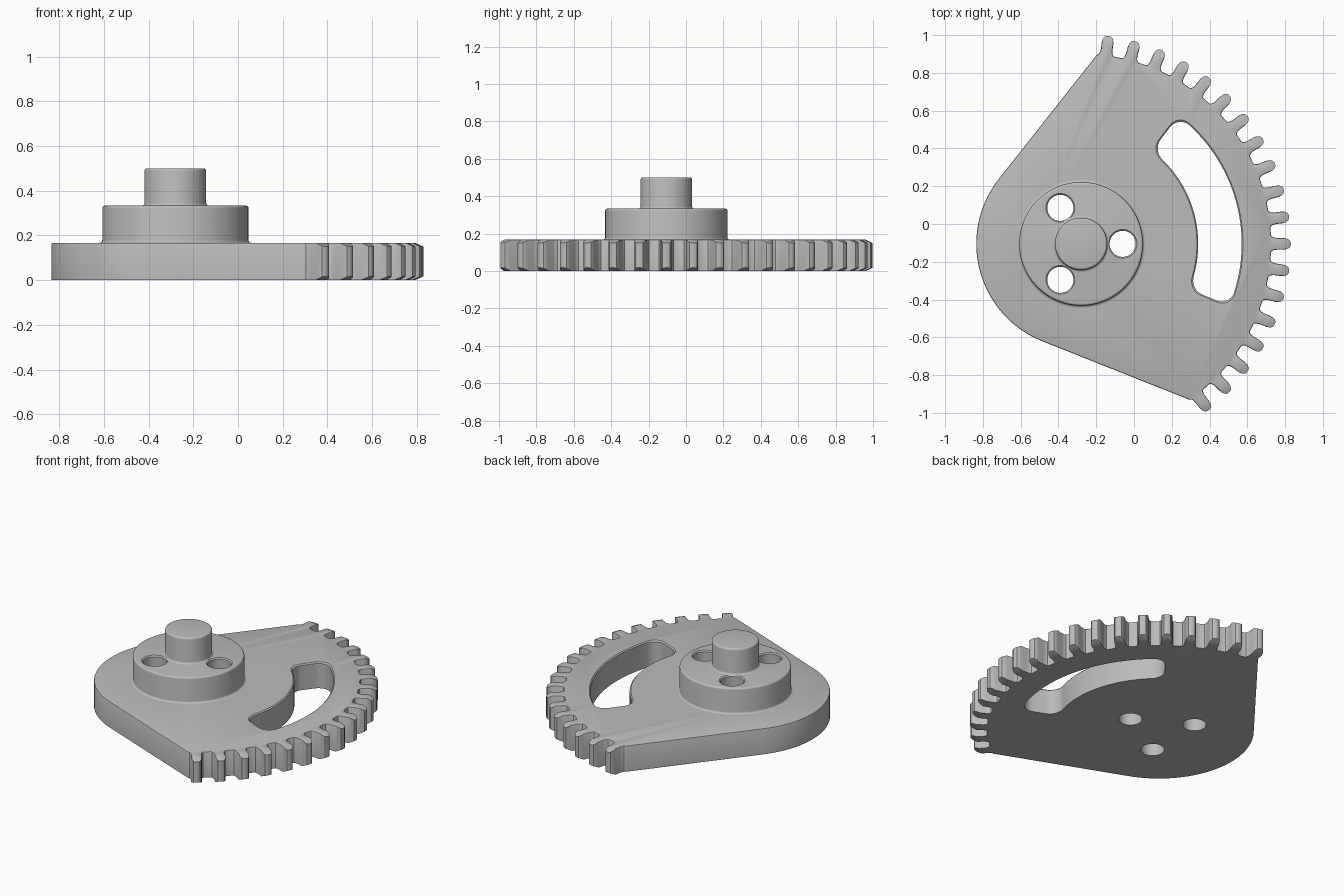
import bpy, bmesh, math
from math import sin, cos, radians, pi

CX, CY = -0.28, -0.105          # axis of hub, shaft and gear arc
PLATE, HUB, SHAFT = 0.167, 0.333, 0.5
BODY_R, ROOT_R, TIP_R = 0.555, 1.005, 1.11
PITCH, FIRST, LAST = 7.5, -7, 11  # tooth spacing in degrees and index range

if "Cube" in bpy.data.objects:
    bpy.data.objects.remove(bpy.data.objects["Cube"], do_unlink=True)

steel = bpy.data.materials.new("plain grey metal")
steel.use_nodes = True
GREY = (0.5, 0.5, 0.5, 1)
steel.diffuse_color = GREY
steel.node_tree.nodes["Principled BSDF"].inputs["Base Color"].default_value = GREY


def add_object(name, bm):
    bmesh.ops.recalc_face_normals(bm, faces=bm.faces)
    mesh = bpy.data.meshes.new(name)
    bm.to_mesh(mesh)
    bm.free()
    mesh.materials.append(steel)
    obj = bpy.data.objects.new(name, mesh)
    bpy.context.collection.objects.link(obj)
    return obj


def loft(name, sections):
    """Skin a stack of equal-length (points, z) outlines and cap both ends."""
    bm = bmesh.new()
    rings = [[bm.verts.new((x, y, z)) for x, y in pts] for pts, z in sections]
    n = len(rings[0])
    for a, b in zip(rings, rings[1:]):
        for i in range(n):
            j = (i + 1) % n
            bm.faces.new((a[i], a[j], b[j], b[i]))
    bm.faces.new(rings[0])
    bm.faces.new(rings[-1])
    return add_object(name, bm)


def circle(x, y, r, n):
    return [(x + r * cos(2 * pi * i / n), y + r * sin(2 * pi * i / n)) for i in range(n)]


def lathe(name, profile, x=CX, y=CY, n=96):
    return loft(name, [(circle(x, y, r, n), z) for r, z in profile])


def polar(r, a, side=0.0):
    """Point at radius r and angle a, shifted sideways along the tangent."""
    return (CX + r * cos(a) - side * sin(a), CY + r * sin(a) + side * cos(a))


def quarter(r, z, size, start, steps=4):
    """Rounded corner for a lathe profile, centred on r, z."""
    return [(r + size * cos(start + pi / 2 * i / steps),
             z + size * sin(start + pi / 2 * i / steps)) for i in range(steps + 1)]


def apply_boolean(obj, cutter, operation):
    mod = obj.modifiers.new("cut", "BOOLEAN")
    mod.object, mod.operation, mod.solver = cutter, operation, "EXACT"
    bpy.context.view_layer.objects.active = obj
    bpy.ops.object.modifier_apply(modifier=mod.name)


# Toothed sector outline: teeth, then the round heel joined by tangent lines
tooth = [(ROOT_R, 0.047), (1.009, 0.039), (1.019, 0.034), (1.035, 0.031),
         (1.07, 0.031), (1.09, 0.028), (1.104, 0.02), (TIP_R, 0.008)]
outline = []
for k in range(FIRST, LAST + 1):
    a = radians(k * PITCH)
    outline += [polar(r, a, -w) for r, w in tooth]
    outline += [polar(r, a, w) for r, w in reversed(tooth)]
outline += [polar(BODY_R, radians(142 + 106 * i / 32)) for i in range(33)]

bm = bmesh.new()
base = bm.faces.new([bm.verts.new((x, y, 0)) for x, y in outline])
up = bmesh.ops.extrude_face_region(bm, geom=[base])["geom"]
bmesh.ops.translate(bm, verts=[v for v in up if isinstance(v, bmesh.types.BMVert)],
                    vec=(0, 0, PLATE))
rim = [e for e in bm.edges if all(v.co.z > PLATE - 0.001 for v in e.verts)]
bmesh.ops.bevel(bm, geom=rim, offset=0.007, segments=2, profile=0.5, affect="EDGES")
plate = add_object("toothed_sector_plate", bm)

# Chamfer the tooth tips above and below with a turned disc
tip_disc = lathe("tip_chamfer_disc", [
    (1.07, -0.001), (TIP_R + 0.002, 0.018), (TIP_R + 0.002, PLATE - 0.018),
    (1.07, PLATE + 0.001)], n=192)

# Hub and shaft turned as one piece with rounded shoulders and root fillets
f = 0.012
hub_r, shaft_r = 0.327, 0.138
profile = [(hub_r + f, PLATE - 0.02)]
profile += quarter(hub_r + f, PLATE + f, f, pi)[::-1]
profile += quarter(hub_r - f, HUB - f, f, 0)
profile += quarter(shaft_r + f, HUB + f, f, pi)[::-1]
profile += quarter(shaft_r - f, SHAFT - f, f, 0)
hub = lathe("hub_and_shaft", profile)


# Curved slot with rounded corners; grow widens it for the softened upper edge
def slot(grow):
    r0, r1, corner = 0.62 - grow, 0.85 + grow, 0.075
    lo, hi = radians(-22.7), radians(52.7)
    pts = []
    for r, end, sr, sa, start in ((r1, lo, -1, 1, -90), (r1, hi, -1, -1, 0),
                                  (r0, hi, 1, -1, 90), (r0, lo, 1, 1, 180)):
        for i in range(9):
            t = radians(start + 90 * i / 8)
            rad = r + sr * corner + corner * cos(t)
            pts.append((rad, end + (sa * (corner - grow) + corner * sin(t)) / rad))
    # Subdivide the two long arcs
    dense = []
    for (ra, a), (rb, b) in zip(pts, pts[1:] + pts[:1]):
        steps = 28 if abs(b - a) > 0.4 else 1
        dense += [polar(ra + (rb - ra) * i / steps, a + (b - a) * i / steps)
                  for i in range(steps)]
    return dense


soft = 0.007
slot_cutter = loft("slot_cutter", [
    (slot(0), -0.1), (slot(0), PLATE - soft), (slot(soft), PLATE), (slot(soft), PLATE + 0.05)])

# Three bolt holes through hub and plate
hole_cutters = []
for k in range(3):
    x, y = polar(0.22, radians(120 * k))
    r = 0.069
    hole_cutters.append(lathe("bolt_hole_cutter", [
        (r, -0.1), (r, HUB - soft), (r + soft, HUB), (r + soft, HUB + 0.05)], x, y, 40))

apply_boolean(plate, tip_disc, "INTERSECT")
apply_boolean(plate, slot_cutter, "DIFFERENCE")
for cutter in hole_cutters:
    apply_boolean(plate, cutter, "DIFFERENCE")
    apply_boolean(hub, cutter, "DIFFERENCE")
for cutter in [tip_disc, slot_cutter] + hole_cutters:
    bpy.data.objects.remove(cutter, do_unlink=True)

# Smooth the curved walls while keeping true edges crisp
for obj in (plate, hub):
    bpy.ops.object.select_all(action="DESELECT")
    obj.select_set(True)
    bpy.context.view_layer.objects.active = obj
    bpy.ops.object.shade_smooth_by_angle(angle=radians(28))
